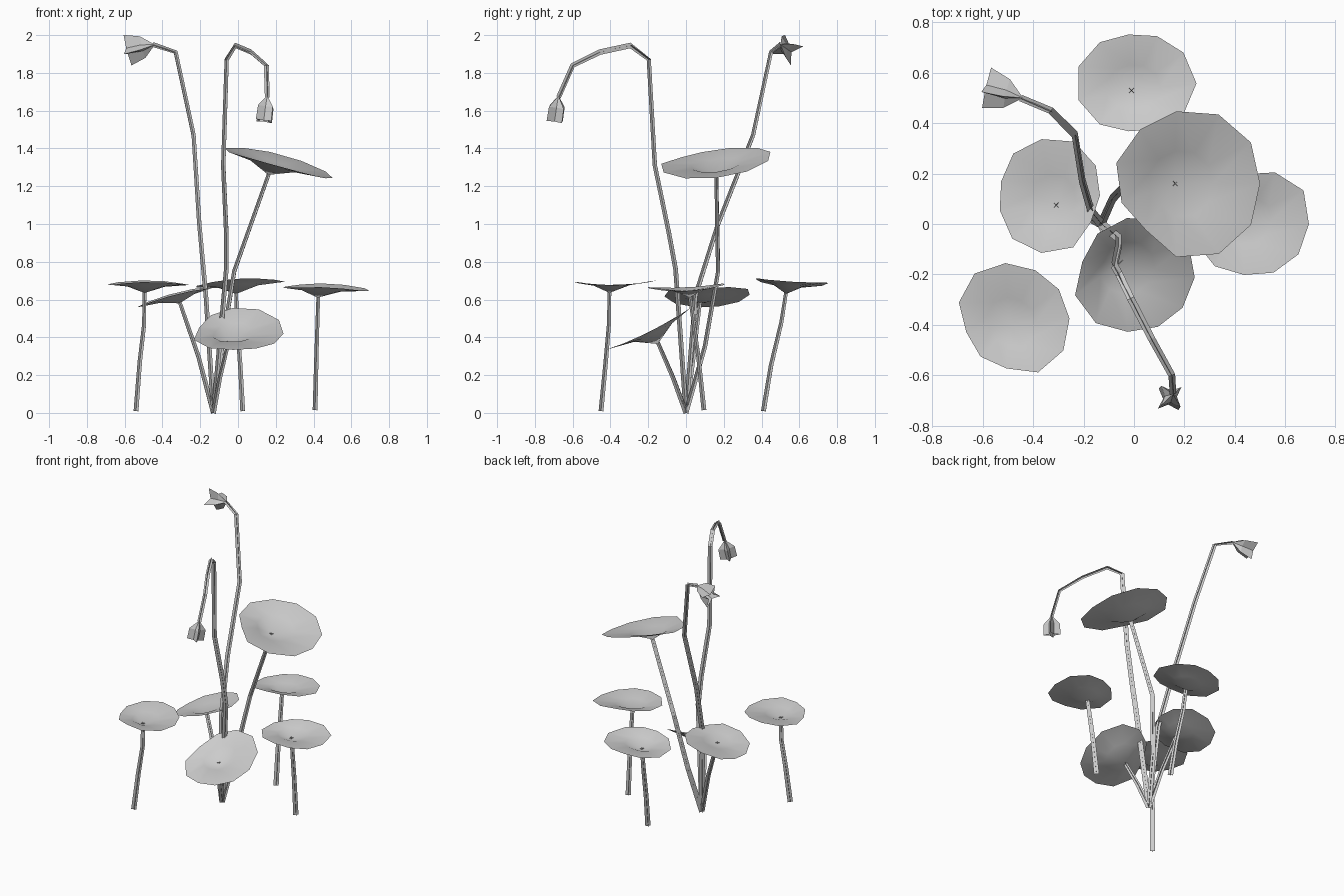
import bpy, math
from mathutils import Vector

if "Cube" in bpy.data.objects:
    bpy.data.objects.remove(bpy.data.objects["Cube"])


def make_object(name, verts, faces, smooth=False):
    mesh = bpy.data.meshes.new(name)
    mesh.from_pydata([tuple(v) for v in verts], [], faces)
    mesh.update()
    if smooth:
        mesh.polygons.foreach_set("use_smooth", [True] * len(mesh.polygons))
    obj = bpy.data.objects.new(name, mesh)
    bpy.context.collection.objects.link(obj)
    return obj


def frame(direction):
    """Two unit vectors perpendicular to a direction."""
    d = direction.normalized()
    ref = Vector((1, 1, 0)) if abs(d.z) > 0.6 else Vector((0, 0, 1))
    u = (ref - d * ref.dot(d)).normalized()
    return u, d.cross(u)


def stem(name, path, arm=0.018):
    """Two crossed ribbons that follow a path."""
    pts = [Vector(p) for p in path]
    verts, faces = [], []
    n = len(pts)
    u = None
    for i, p in enumerate(pts):
        d = (pts[min(i + 1, n - 1)] - pts[max(i - 1, 0)]).normalized()
        # carry the side vector along the path so the ribbons do not twist
        u = frame(d)[0] if u is None else (u - d * u.dot(d)).normalized()
        v = d.cross(u)
        r = arm * (1 - 0.25 * i / (n - 1))
        verts += [p + u * r, p - u * r, p + v * r, p - v * r]
    for i in range(n - 1):
        a, b = 4 * i, 4 * i + 4
        faces += [(a, a + 1, b + 1, b), (a + 2, a + 3, b + 3, b + 2)]
    return make_object(name, verts, faces)


def leaf(name, hub, center, plane, radii):
    """Shallow funnel: hub, middle ring, irregular wavy rim on a tilted plane."""
    hub = Vector(hub)
    n = len(radii)
    z0, sx, sy = plane
    lift = z0 + sx * (hub.x - center[0]) + sy * (hub.y - center[1]) - hub.z
    rim = []
    for k, r in enumerate(radii):
        a = 2 * math.pi * k / n
        dx, dy = r * math.cos(a), r * math.sin(a)
        z = z0 + sx * dx + sy * dy - 0.01 * math.cos(2 * a)
        rim.append(Vector((center[0] + dx, center[1] + dy, z)))
    verts = [hub]
    for p in rim:
        q = hub.lerp(p, 0.45)
        q.z += 0.27 * lift
        verts.append(q)
    verts += rim
    faces = []
    for k in range(n):
        a, b = 1 + k, 1 + (k + 1) % n
        faces += [(0, a, b), (a, a + n, b + n, b)]
    return make_object(name, verts, faces, smooth=True)


def bud(name, apex, end, turn, mid_radius, end_radius):
    """Star-shaped bell of four folded petals."""
    apex, end = Vector(apex), Vector(end)
    u, v = frame(end - apex)
    verts, faces = [apex], []
    for t, outer, inner in ((0.45, mid_radius, 0.024), (1.0, end_radius, 0.022)):
        c = apex.lerp(end, t)
        for k in range(8):
            a = turn + k * math.pi / 4
            r = inner if k % 2 else outer
            verts.append(c + (u * math.cos(a) + v * math.sin(a)) * r)
    for k in range(8):
        a, b = 1 + k, 1 + (k + 1) % 8
        faces += [(0, a, b), (a, a + 8, b + 8, b)]
    return make_object(name, verts, faces)


ROOT = (-0.13, 0, 0)

# Leaves
leaf("tall_leaf", (0.16, 0.16, 1.26), (0.21, 0.16), (1.33, -0.26, 0.11),
     [.29, .302, .302, .29, .284, .292, .27, .246, .294, .306, .302])
leaf("back_leaf", (-0.01, 0.53, 0.63), (0.006, 0.558), (0.69, 0.06, -0.06),
     [.242, .226, .206, .196, .216, .236, .236, .216, .192, .2, .226])
leaf("left_leaf", (-0.31, 0.075, 0.58), (-0.335, 0.113), (0.62, 0.26, 0.02),
     [.2, .218, .235, .226, .22, .2, .206, .226, .23, .226, .195])
leaf("front_left_leaf", (-0.495, -0.405, 0.635), (-0.478, -0.375), (0.687, 0, 0.02),
     [.222, .214, .21, .222, .236, .226, .195, .2, .2, .235, .235])
leaf("front_leaf", (-0.05, -0.15, 0.365), (0.006, -0.212), (0.43, 0, 0.49),
     [.235, .25, .25, .238, .23, .22, .25, .24, .218, .215, .222])
leaf("right_leaf", (0.42, 0.02, 0.61), (0.466, 0), (0.665, -0.04, 0.05),
     [.228, .246, .225, .2, .206, .225, .235, .222, .204, .212, .222])

# Leaf stems
stem("tall_leaf_stem", [ROOT, (-0.085, 0.10, 0.35), (-0.02, 0.17, 0.75), (0.165, 0.16, 1.27)])
stem("back_leaf_stem", [(0.025, 0.41, 0.01), (0.012, 0.45, 0.25), (-0.005, 0.505, 0.48), (-0.01, 0.53, 0.64)])
stem("left_leaf_stem", [ROOT, (-0.21, 0.04, 0.3), (-0.31, 0.075, 0.59)])
stem("front_left_leaf_stem", [(-0.54, -0.45, 0.01), (-0.52, -0.425, 0.27), (-0.497, -0.408, 0.47), (-0.495, -0.405, 0.645)])
stem("front_leaf_stem", [ROOT, (-0.095, -0.07, 0.19), (-0.05, -0.15, 0.375)])
stem("right_leaf_stem", [(0.408, 0.095, 0.015), (0.415, 0.065, 0.3), (0.425, 0.02, 0.62)])

# Flower stems
stem("left_flower_stem", [ROOT, (-0.17, 0.05, 0.62), (-0.205, 0.17, 1.0), (-0.235, 0.355, 1.47),
                          (-0.33, 0.45, 1.91), (-0.45, 0.50, 1.95)])
stem("drooping_flower_stem", [ROOT, (-0.062, -0.055, 0.76), (-0.062, -0.09, 0.95), (-0.078, -0.165, 1.31),
                              (-0.06, -0.197, 1.87), (-0.013, -0.295, 1.945), (0.07, -0.456, 1.91),
                              (0.15, -0.6, 1.84), (0.155, -0.675, 1.67)])

# Flowers
bud("left_flower", (-0.44, 0.50, 1.95), (-0.585, 0.54, 1.92), -0.25, 0.06, 0.085)
bud("drooping_flower", (0.155, -0.675, 1.68), (0.137, -0.695, 1.545), 0.05, 0.056, 0.058)
